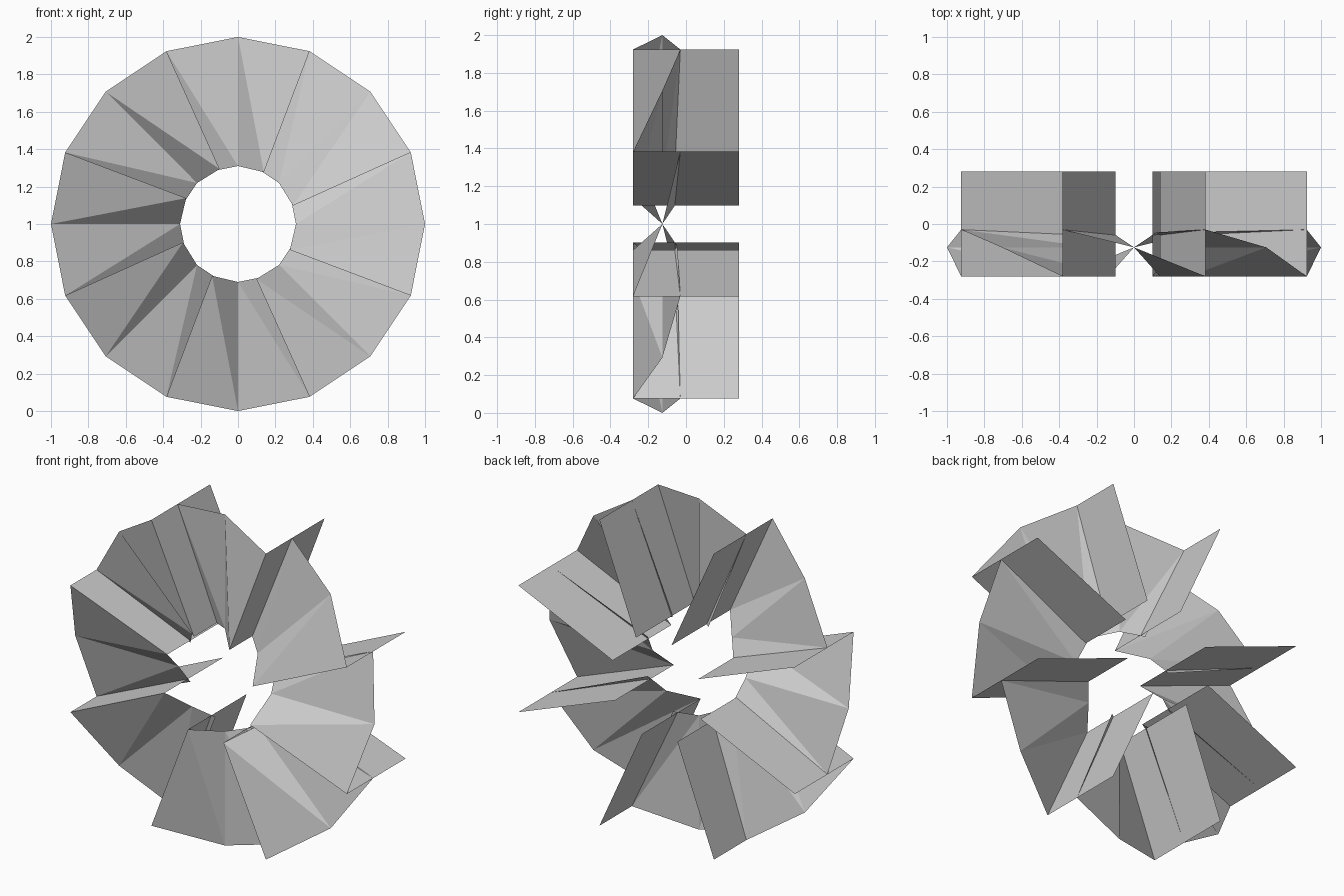
import bpy, bmesh
from math import cos, sin, radians

old = bpy.data.objects.get("Cube")
if old:
    bpy.data.objects.remove(old, do_unlink=True)

grey = bpy.data.materials.new("light_grey")
grey.use_nodes = True
colour = (0.6, 0.6, 0.6, 1)
grey.diffuse_color = colour
grey.node_tree.nodes["Principled BSDF"].inputs["Base Color"].default_value = colour

OUTER, INNER = 1.0, 0.31
FRONT, MID, END, BACK = -0.28, -0.125, -0.03, 0.28
STEP = 22.5
TILT = 4          # the inner end of each blade leans back by this angle


def polar(radius, angle, y):
    a = radians(angle)
    return (radius * cos(a), y, 1 + radius * sin(a))


def sheet(name, faces):
    bm = bmesh.new()
    for face in faces:
        bm.faces.new([bm.verts.new(p) for p in face])
    bmesh.ops.remove_doubles(bm, verts=bm.verts, dist=0.0001)
    mesh = bpy.data.meshes.new(name)
    bm.to_mesh(mesh)
    bm.free()
    mesh.materials.append(grey)
    obj = bpy.data.objects.new(name, mesh)
    bpy.context.collection.objects.link(obj)


for i in range(8):
    start = STEP + 45 * i
    # Flat radial blade
    sheet(f"blade_{i + 1}", [[
        polar(OUTER, start, FRONT), polar(OUTER, start, BACK),
        polar(INNER, start - TILT, BACK), polar(INNER, start - TILT, FRONT)]])

    # Sloping vane from the front of this blade to the middle of the next
    outer = [polar(OUTER, start + STEP * k, y)
             for k, y in enumerate((FRONT, MID, END))]
    inner = [polar(INNER, start - TILT, FRONT),
             polar(INNER, start + STEP, MID),
             polar(INNER, start + 2 * STEP, END - 0.015)]
    faces = []
    for k in range(2):
        faces.append([outer[k], outer[k + 1], inner[k]])
        faces.append([outer[k + 1], inner[k + 1], inner[k]])
    sheet(f"vane_{i + 1}", faces)
